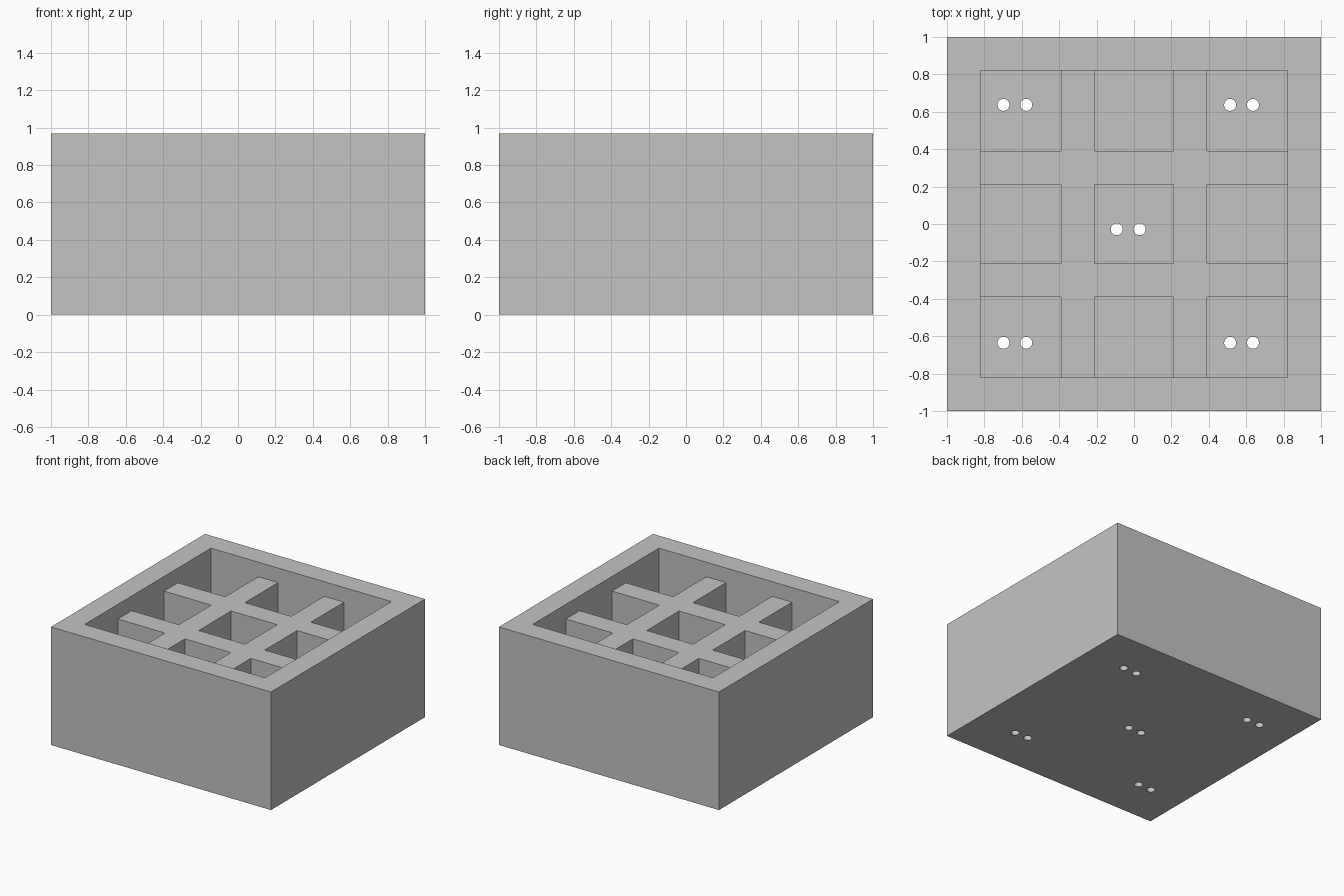
import bpy
import bmesh
from mathutils import Matrix, Vector

HEIGHT = 0.97      # outer height
INNER = 0.82       # half width of the pocket
FLOOR = 0.06       # floor thickness
RIB_TOP = 0.85     # dividers stop below the rim
CELL = 0.21        # half width of the middle cell
RIB = 0.39         # far side of each divider

default = bpy.data.objects.get("Cube")
if default:
    bpy.data.objects.remove(default, do_unlink=True)

grey = bpy.data.materials.new("light grey")
grey.use_nodes = True
colour = (0.55, 0.55, 0.55, 1)
grey.diffuse_color = colour
grey.node_tree.nodes["Principled BSDF"].inputs["Base Color"].default_value = colour


def add_box(bm, low, high):
    low, high = Vector(low), Vector(high)
    matrix = Matrix.Translation((low + high) / 2) @ Matrix.Diagonal((*(high - low), 1))
    bmesh.ops.create_cube(bm, size=1, matrix=matrix)


def make_object(name, bm):
    mesh = bpy.data.meshes.new(name)
    bm.to_mesh(mesh)
    bm.free()
    mesh.materials.append(grey)
    obj = bpy.data.objects.new(name, mesh)
    bpy.context.collection.objects.link(obj)
    return obj


def cut(obj, cutter):
    mod = obj.modifiers.new(cutter.name, "BOOLEAN")
    mod.operation = "DIFFERENCE"
    mod.solver = "EXACT"
    mod.object = cutter
    bpy.context.view_layer.objects.active = obj
    bpy.ops.object.modifier_apply(modifier=mod.name)
    bpy.data.objects.remove(cutter, do_unlink=True)


# Outer casing with a deep square pocket
bm = bmesh.new()
add_box(bm, (-1, -1, 0), (1, 1, HEIGHT))
casing = make_object("casing", bm)

bm = bmesh.new()
add_box(bm, (-INNER, -INNER, FLOOR), (INNER, INNER, HEIGHT + 0.2))
cut(casing, make_object("pocket_cutter", bm))

# Pairs of wire holes through the floor of the corner and middle cells
bm = bmesh.new()
pairs = [(-0.637, 0.637), (0.575, 0.637), (-0.031, -0.028),
         (-0.637, -0.635), (0.575, -0.635)]
for x, y in pairs:
    for side in (-1, 1):
        bmesh.ops.create_cone(
            bm, cap_ends=True, segments=32, radius1=0.032, radius2=0.032, depth=0.4,
            matrix=Matrix.Translation((x + side * 0.061, y, 0)))
cut(casing, make_object("hole_cutter", bm))

# Crossing dividers: two full bars, and three short pieces in each other row
bm = bmesh.new()
for side in (-1, 1):
    a, b = sorted((side * CELL, side * RIB))
    add_box(bm, (-INNER, a, FLOOR), (INNER, b, RIB_TOP))
    for start, end in ((-INNER, -RIB), (-CELL, CELL), (RIB, INNER)):
        add_box(bm, (a, start, FLOOR), (b, end, RIB_TOP))
make_object("dividers", bm)
